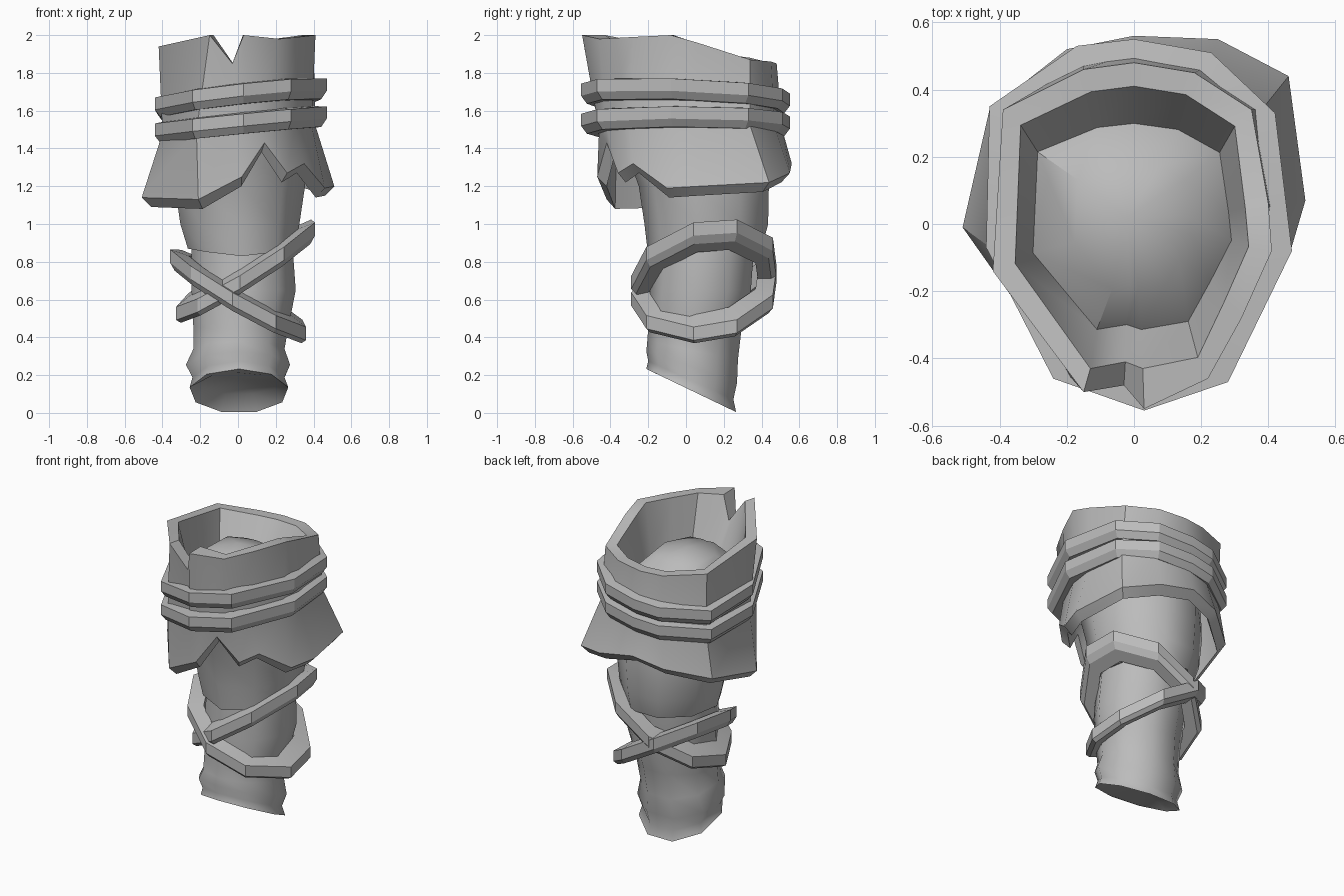
import bpy, bmesh, math
from mathutils import Vector

if "Cube" in bpy.data.objects:
    bpy.data.objects.remove(bpy.data.objects["Cube"])

cloth = bpy.data.materials.new("grey_cloth")
cloth.diffuse_color = (0.5, 0.5, 0.5, 1)
cloth.use_nodes = True
cloth.node_tree.nodes["Principled BSDF"].inputs["Base Color"].default_value = cloth.diffuse_color


def loft(name, rings, closed=False, end=None, angle=50):
    """Skin a stack of equal-length rings, optionally fanned to a point at the end."""
    bm = bmesh.new()
    rows = [[bm.verts.new(p) for p in r] for r in rings]
    n = len(rows[0])
    pairs = list(zip(rows, rows[1:]))
    if closed:
        pairs.append((rows[-1], rows[0]))
    for a, b in pairs:
        for i in range(n):
            j = (i + 1) % n
            bm.faces.new((a[i], a[j], b[j], b[i]))
    if end:
        t = bm.verts.new(end)
        for i in range(n):
            bm.faces.new((rows[-1][i], rows[-1][(i + 1) % n], t))
    bmesh.ops.recalc_face_normals(bm, faces=bm.faces[:])
    me = bpy.data.meshes.new(name)
    bm.to_mesh(me)
    bm.free()
    ob = bpy.data.objects.new(name, me)
    bpy.context.collection.objects.link(ob)
    me.materials.append(cloth)
    bpy.ops.object.select_all(action='DESELECT')
    ob.select_set(True)
    bpy.context.view_layer.objects.active = ob
    bpy.ops.object.shade_smooth_by_angle(angle=math.radians(angle))
    return ob


def oval(z, x0, x1, y0, y1, slope=0.0, n=9, dip=0.0):
    """Ring filling the given x and y range; slope tilts it along y, dip lowers the front."""
    cx, cy, rx, ry = (x0 + x1) / 2, (y0 + y1) / 2, (x1 - x0) / 2, (y1 - y0) / 2
    out = []
    for i in range(n):
        a = 2 * math.pi * i / n - math.pi / 2
        c, s = math.cos(a), math.sin(a)
        out.append((cx + rx * c, cy + ry * s, z + slope * ry * s - dip * max(0, -s) ** 3))
    return out


def inset(ring, d, dz=0.0):
    """Move a ring towards the axis by d and up by dz."""
    out = []
    for x, y, z in ring:
        k = 1 - d / math.hypot(x, y)
        out.append((x * k, y * k, z + dz))
    return out


def strap(name, path, base, sx, sy, section):
    """Tilted band: path is the outer outline in plan, section is (inset, height)."""
    mid = Vector((sum(p[0] for p in path), sum(p[1] for p in path))) / len(path)
    rings = []
    for depth, h in section:
        ring = []
        for p in path:
            d = Vector(p) - mid
            q = mid + d * (1 - depth / d.length)
            ring.append((q.x, q.y, base + sx * q.x + sy * q.y + h))
        rings.append(ring)
    loft(name, rings, closed=True, angle=20)


# Flared cuff: domed floor, thick notched rim, waist, ragged thick hem
rim = [(-.42, -.14, 1.94), (-.15, -.5, 2), (-.03, -.48, 1.85), (.03, -.55, 2), (.22, -.46, 1.98),
       (.32, -.28, 1.99), (.41, -.08, 2), (.4, .06, 1.96), (.35, .34, 1.87), (.18, .45, 1.86),
       (0, .48, 1.85), (-.15, .46, 1.85), (-.39, .34, 1.88)]
waist = [(-.4, -.09), (-.22, -.42), (-.03, -.46), (.07, -.46), (.2, -.42), (.3, -.3), (.39, -.1),
         (.41, .05), (.38, .34), (.22, .47), (0, .51), (-.15, .48), (-.38, .33)]
hem = [(-.51, -.01, 1.14), (-.21, -.42, 1.13), (.02, -.47, 1.25), (.14, -.42, 1.43),
       (.26, -.36, 1.27), (.35, -.28, 1.32), (.46, -.1, 1.19), (.51, .07, 1.2), (.46, .44, 1.22),
       (.25, .55, 1.27), (0, .56, 1.32), (-.2, .52, 1.27), (-.43, .34, 1.2)]
waist = [(x, y, 1.5 + .05 * x) for x, y in waist]
lip = [(x, max(y, -.43), z) for x, y, z in inset(rim, .07)]
floor = [(x * .85, y * .73, 1.68) for x, y, z in lip]
dome = [(x * .5, y * .45, 1.8) for x, y, z in lip]
hem_under = inset(hem, .05, -.05)
loft("cuff", [inset(waist, .06, -.03), hem_under, hem, waist, rim, lip, floor, dome],
     end=(-.02, .02, 1.84), angle=40)

# Two bands round the cuff
wide = [(-.44, -.07), (-.24, -.46), (.03, -.555), (.28, -.47), (.47, -.08), (.42, .33),
        (.23, .51), (0, .55), (-.17, .53), (-.43, .35)]
band = [(0, .045), (0, -.02), (.03, -.06), (.09, -.06), (.09, .055)]
strap("upper_band", wide, 1.67, .11, -.045, band)
strap("lower_band", wide, 1.53, .1, -.01, band)

# Upper sleeve, dipping hem turned inwards
loft("upper_sleeve", [
    oval(1.45, -.35, .36, -.34, .46),
    oval(1.2, -.34, .36, -.25, .46),
    oval(1.0, -.31, .33, -.22, .455),
    oval(.87, -.27, .31, -.2, .42, dip=.04),
    oval(.89, -.22, .26, -.15, .35, dip=.04)])

# Lower sleeve, cut on a slant with a hollow underside
loft("lower_sleeve", [
    oval(.92, -.25, .29, -.18, .38),
    oval(.65, -.25, .31, -.19, .36),
    oval(.45, -.24, .27, -.2, .31),
    oval(.33, -.24, .25, -.205, .29, -.2),
    oval(.24, -.28, .28, -.21, .285, -.35),
    oval(.17, -.245, .25, -.2, .265, -.45),
    oval(.115, -.26, .27, -.21, .28, -.48),
    oval(.155, -.21, .22, -.17, .24, -.28)], end=(0, .03, .18))

# Crossed straps hugging the leg
loop = [(-.36, .05), (-.25, -.17), (-.03, -.29), (.2, -.21), (.36, .04), (.34, .27),
        (.15, .46), (-.1, .48), (-.3, .31)]
cord = [(0, .04), (0, -.03), (.025, -.06), (.1, -.06), (.1, .06)]
strap("falling_strap", loop, .615, -.57, .12, cord)
strap("rising_strap", [(x * 1.02 + .04, y) for x, y in loop], .715, .61, .12, cord)
